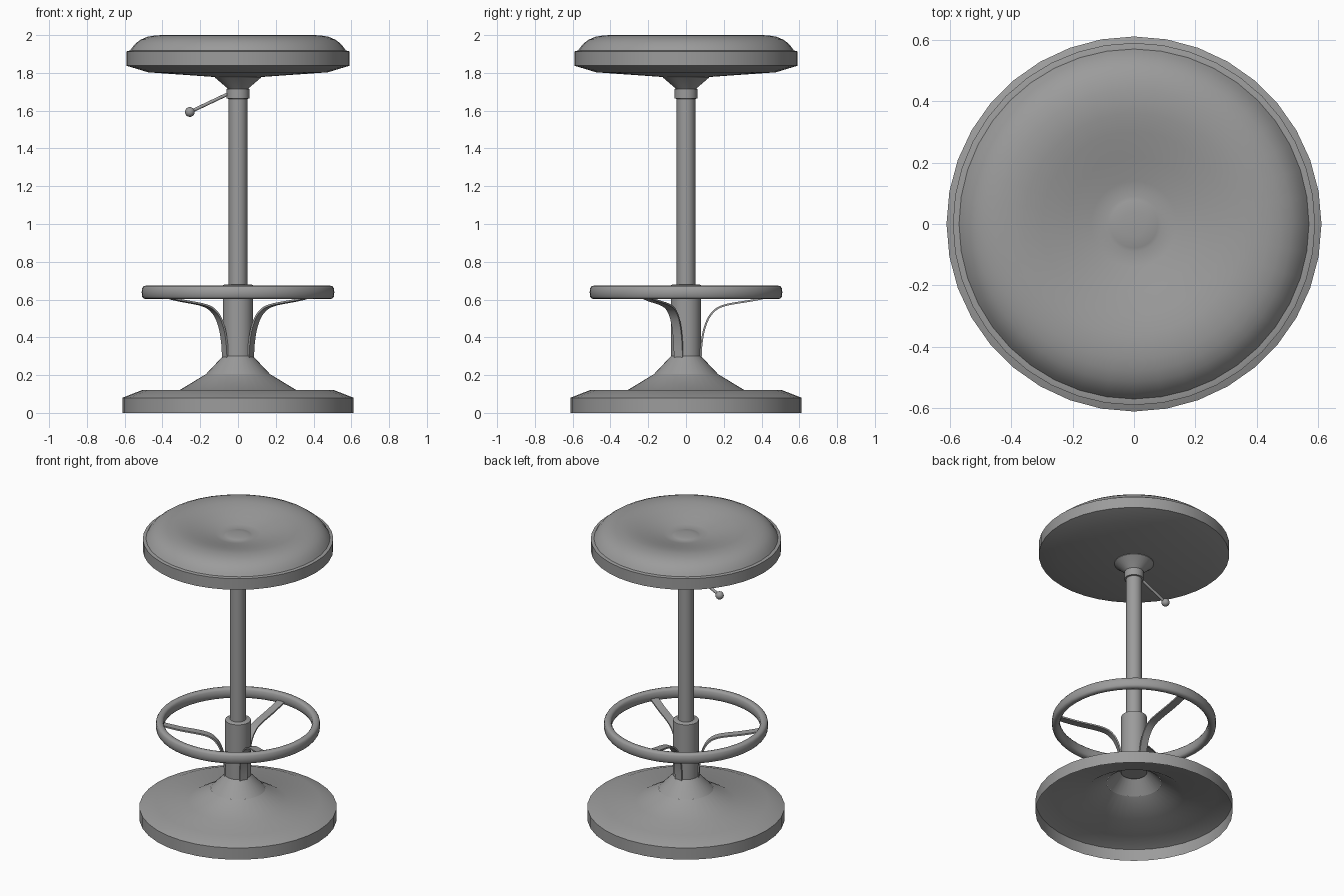
import bpy, bmesh, math
from mathutils import Vector, Matrix

if "Cube" in bpy.data.objects:
    bpy.data.objects.remove(bpy.data.objects["Cube"])

# Dark grey used on every part
grey = bpy.data.materials.new("dark_grey")
grey.diffuse_color = (0.33, 0.33, 0.33, 1)
grey.use_nodes = True
grey.node_tree.nodes["Principled BSDF"].inputs["Base Color"].default_value = grey.diffuse_color


def finish(name, bm, angle=35):
    bmesh.ops.remove_doubles(bm, verts=bm.verts, dist=1e-5)
    bmesh.ops.recalc_face_normals(bm, faces=bm.faces)
    me = bpy.data.meshes.new(name)
    bm.to_mesh(me)
    bm.free()
    me.materials.append(grey)
    ob = bpy.data.objects.new(name, me)
    bpy.context.collection.objects.link(ob)
    bpy.ops.object.select_all(action='DESELECT')
    ob.select_set(True)
    bpy.context.view_layer.objects.active = ob
    bpy.ops.object.shade_smooth_by_angle(angle=math.radians(angle))
    return ob


def lathe(name, profile, seg=32, closed=False, angle=35):
    """Revolve (radius, z) points around the z axis."""
    bm = bmesh.new()
    vs = [bm.verts.new((r, 0, z)) for r, z in profile]
    pairs = list(zip(vs, vs[1:] + vs[:1])) if closed else list(zip(vs, vs[1:]))
    es = [bm.edges.new(p) for p in pairs]
    bmesh.ops.spin(bm, geom=vs + es, cent=(0, 0, 0), axis=(0, 0, 1),
                   angle=2 * math.pi, steps=seg, use_merge=True)
    return finish(name, bm, angle)


def smooth_path(pts, n):
    """Catmull-Rom path through the points."""
    p = [Vector(q) for q in [pts[0]] + pts + [pts[-1]]]
    out = []
    for i in range(1, len(p) - 2):
        for k in range(n):
            t = k / n
            a, b, c, d = p[i - 1:i + 3]
            out.append(0.5 * (2 * b + (c - a) * t + (2 * a - 5 * b + 4 * c - d) * t * t
                              + (3 * b - a - 3 * c + d) * t ** 3))
    return out + [p[-1]]


# Hollow base: rim, sloping plate and raised cone
lathe("base", [(0.612, 0), (0.612, 0.08), (0.51, 0.12), (0.31, 0.12),
               (0.17, 0.205)], 36)
lathe("base_cone", [(0.17, 0.205), (0.08, 0.30)], 32)

# Central column
lathe("lower_tube", [(0, 0.28), (0.08, 0.28), (0.08, 0.675), (0.07, 0.68), (0, 0.68)])
lathe("post", [(0, 0.66), (0.049, 0.66), (0.049, 1.72), (0, 1.72)])
lathe("collar", [(0.045, 1.662), (0.06, 1.664), (0.06, 1.714), (0.045, 1.716)])
lathe("seat_flange", [(0.05, 1.71), (0.06, 1.722), (0.122, 1.775), (0.122, 1.79)])

# Seat pan and cushion with a dished top and soft centre button
lathe("seat_pan", [(0, 1.777), (0.12, 1.778), (0.475, 1.803), (0.591, 1.838),
                   (0.591, 1.914), (0.572, 1.918), (0.54, 1.918)], 40, angle=30)
lathe("seat_cushion", [(0.573, 1.915), (0.56, 1.935), (0.54, 1.958), (0.515, 1.976),
                       (0.48, 1.991), (0.44, 1.998), (0.40, 2.0), (0.36, 1.997),
                       (0.30, 1.986), (0.22, 1.965), (0.14, 1.946), (0.09, 1.937),
                       (0.078, 1.941), (0.04, 1.945), (0, 1.946)], 40, angle=60)

# Footrest ring with a rounded, slightly flattened section
section = []
for i in range(12):
    a = 2 * math.pi * i / 12
    c, s = math.cos(a), math.sin(a)
    section.append((0.485 + 0.025 * math.copysign(abs(c) ** 0.7, c),
                    0.638 + 0.036 * math.copysign(abs(s) ** 0.7, s)))
lathe("footrest_ring", section, 48, closed=True, angle=50)

# Three curved flat brackets carrying the ring
path = smooth_path([(0.078, 0, 0.29), (0.083, 0, 0.37), (0.10, 0, 0.455),
                    (0.135, 0, 0.525), (0.20, 0, 0.568), (0.36, 0, 0.597),
                    (0.47, 0, 0.622)], 5)
for n in range(3):
    bm = bmesh.new()
    rings = []
    for i, p in enumerate(path):
        t = (path[min(i + 1, len(path) - 1)] - path[max(i - 1, 0)]).normalized()
        nrm = Vector((-t.z, 0, t.x)) * 0.005
        side = Vector((0, 0.026, 0))
        rings.append([bm.verts.new(p + u * nrm + w * side)
                      for u, w in ((-1, -1), (-1, 1), (1, 1), (1, -1))])
    for r0, r1 in zip(rings, rings[1:]):
        for k in range(4):
            j = (k + 1) % 4
            bm.faces.new((r0[k], r0[j], r1[j], r1[k]))
    bm.faces.new(rings[0])
    bm.faces.new(rings[-1])
    bm.transform(Matrix.Rotation(math.radians(90 + 120 * n), 4, 'Z'))
    finish(f"footrest_bracket_{n + 1}", bm)

# Height lever with ball knob
a, b = Vector((-0.05, 0, 1.69)), Vector((-0.255, 0, 1.593))
bm = bmesh.new()
rot = (b - a).to_track_quat('Z', 'Y').to_matrix().to_4x4()
bmesh.ops.create_cone(bm, cap_ends=True, segments=12, radius1=0.009, radius2=0.009,
                      depth=(b - a).length, matrix=Matrix.Translation((a + b) / 2) @ rot)
finish("lever_rod", bm)
bm = bmesh.new()
bmesh.ops.create_uvsphere(bm, u_segments=16, v_segments=10, radius=0.026,
                          matrix=Matrix.Translation(b))
finish("lever_knob", bm)
